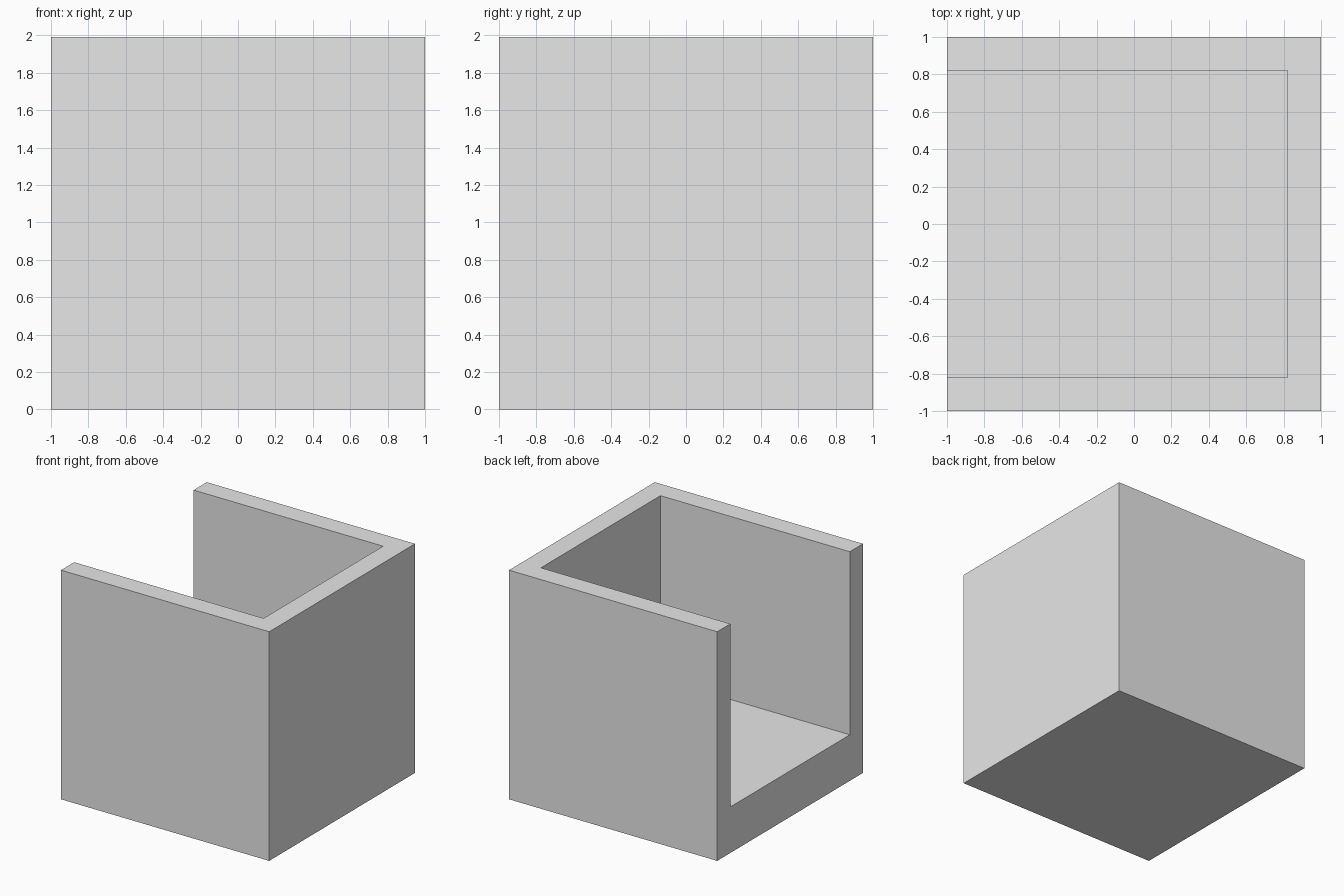
import bpy
from mathutils import Vector

cube = bpy.data.objects.get("Cube")
if cube:
    bpy.data.objects.remove(cube, do_unlink=True)

HEIGHT = 1.99
WALL = 0.18
FLOOR = 0.4


def box(name, low, high):
    """Add a box spanning two opposite corners."""
    low, high = Vector(low), Vector(high)
    bpy.ops.mesh.primitive_cube_add(size=1, location=(low + high) / 2)
    obj = bpy.context.object
    obj.name = obj.data.name = name
    obj.scale = high - low
    bpy.ops.object.transform_apply(location=True, rotation=False, scale=True)
    return obj


# Plain grey material
grey = bpy.data.materials.new("plain grey")
grey.use_nodes = True
colour = (0.8, 0.8, 0.8, 1)
grey.diffuse_color = colour
grey.node_tree.nodes["Principled BSDF"].inputs["Base Color"].default_value = colour

# Solid block, with a cavity open at the top and on the -x side
cavity = box("cavity_cutter", (-1.5, WALL - 1, FLOOR), (1 - WALL, 1 - WALL, HEIGHT + 0.5))
cavity.hide_render = True
shell = box("open_box_shell", (-1, -1, 0), (1, 1, HEIGHT))
shell.data.materials.append(grey)

cut = shell.modifiers.new("Cavity", "BOOLEAN")
cut.operation = "DIFFERENCE"
cut.solver = "EXACT"
cut.object = cavity
bpy.ops.object.modifier_apply(modifier=cut.name)
bpy.data.objects.remove(cavity, do_unlink=True)
for face in shell.data.polygons:
    face.material_index = 0
